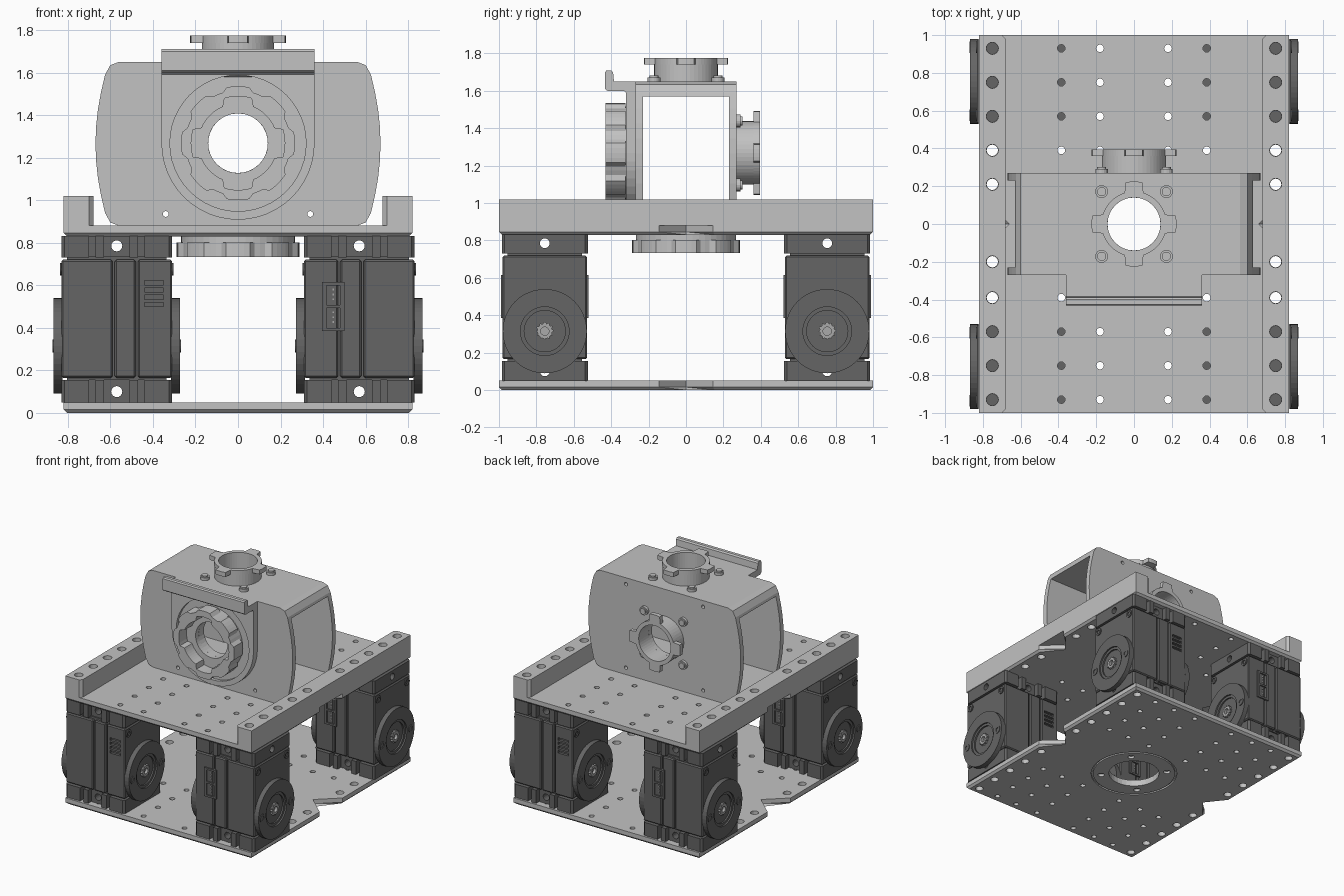
import bpy, bmesh, math
from mathutils import Matrix, Vector

if "Cube" in bpy.data.objects:
    bpy.data.objects.remove(bpy.data.objects["Cube"], do_unlink=True)


def material(name, v):
    m = bpy.data.materials.new(name)
    m.use_nodes = True
    m.diffuse_color = (v, v, v, 1)
    m.node_tree.nodes["Principled BSDF"].inputs["Base Color"].default_value = (v, v, v, 1)
    return m


LIGHT = material("light grey plastic", 0.54)
DARK = material("dark grey casing", 0.13)
METAL = material("metal grey", 0.4)


# ---- helpers: every solid is made along z, then turned and moved ----
def turn(angle, axis, loc=(0, 0, 0)):
    return Matrix.Translation(loc) @ Matrix.Rotation(math.radians(angle), 4, axis)


def place(bm, verts, mat):
    if mat:
        bmesh.ops.transform(bm, matrix=mat, verts=verts)


def box(bm, x0, x1, y0, y1, z0, z1):
    prism(bm, [(x0, y0), (x1, y0), (x1, y1), (x0, y1)], z0, z1)


def prism(bm, pts, z0, z1, mat=None):
    low = [bm.verts.new((x, y, z0)) for x, y in pts]
    top = [bm.verts.new((x, y, z1)) for x, y in pts]
    bm.faces.new(low[::-1])
    bm.faces.new(top)
    for i in range(len(pts)):
        j = (i + 1) % len(pts)
        bm.faces.new((low[i], low[j], top[j], top[i]))
    place(bm, low + top, mat)
    return low


def circle(r, n=32, start=0, sweep=2 * math.pi):
    return [(r * math.cos(start + sweep * i / n), r * math.sin(start + sweep * i / n)) for i in range(n)]


def cyl(bm, r, z0, z1, mat=None, n=32):
    prism(bm, circle(r, n), z0, z1, mat)


def ring(bm, outer, inner, z0, z1, mat=None, n=48):
    """Ring whose radii are numbers or functions of the angle."""
    loops = []
    for rad, z in ((outer, z0), (outer, z1), (inner, z1), (inner, z0)):
        loop = []
        for i in range(n):
            a = 2 * math.pi * i / n
            r = rad(a) if callable(rad) else rad
            loop.append(bm.verts.new((r * math.cos(a), r * math.sin(a), z)))
        loops.append(loop)
    for k in range(4):
        a, b = loops[k], loops[(k + 1) % 4]
        for i in range(n):
            j = (i + 1) % n
            bm.faces.new((a[i], a[j], b[j], b[i]))
    place(bm, sum(loops, []), mat)


def finish(name, bm, mat, world=None):
    place(bm, bm.verts, world)
    bmesh.ops.recalc_face_normals(bm, faces=bm.faces)
    me = bpy.data.meshes.new(name)
    bm.to_mesh(me)
    bm.free()
    me.materials.append(mat)
    ob = bpy.data.objects.new(name, me)
    bpy.context.collection.objects.link(ob)
    return ob


def cut(ob, bm):
    tool = finish("cutter", bm, ob.data.materials[0])
    tool.hide_render = True
    mod = ob.modifiers.new("cut", "BOOLEAN")
    mod.operation, mod.solver, mod.object = "DIFFERENCE", "EXACT", tool
    bpy.context.view_layer.objects.active = ob
    bpy.ops.object.modifier_apply(modifier=mod.name)
    bpy.data.objects.remove(tool, do_unlink=True)


def drill(ob, spots, r, z0=-1, z1=3):
    bm = bmesh.new()
    for x, y in spots:
        cyl(bm, r, z0, z1, Matrix.Translation((x, y, 0)), 16)
    cut(ob, bm)


# ---- plates with side notches and hole grid ----
rows = [s * y for s in (-1, 1) for y in (0.93, 0.75, 0.57, 0.39)]
rail_rows = rows + [0.21, -0.2]
half = [(0.82, -1), (0.82, -0.145), (0.66, 0), (0.82, 0.145), (0.82, 1)]
outline = half + [(-x, -y) for x, y in half]
for name, z, hole in (("base_plate", 0, 0.19), ("deck_plate", 0.83, 0.14)):
    bm = bmesh.new()
    low = prism(bm, outline, z, z + 0.05)
    edges = [e for e in bm.edges if all(v in low for v in e.verts)]
    bmesh.ops.bevel(bm, geom=edges, offset=0.016, segments=1, affect="EDGES")
    plate = finish(name, bm, LIGHT)
    drill(plate, [(s * x, y) for s in (-1, 1) for x in (0.18, 0.385) for y in rows], 0.02)
    drill(plate, [(s * 0.75, y) for s in (-1, 1) for y in rail_rows], 0.03)
    bm = bmesh.new()
    cyl(bm, hole, -1, 3)
    cut(plate, bm)
    if z == 0:
        drill(plate, [(s * 0.57, y) for s in (-1, 1) for y in rows], 0.02)
        bm = bmesh.new()
        ring(bm, 0.325, 0.31, -0.1, 0.012)
        for i in range(4):
            cyl(bm, 0.025, -0.1, 0.02, turn(90 * i + 45, "Z") @ Matrix.Translation((0.25, 0, 0)), 16)
        cut(plate, bm)

# ---- side rails on the deck ----
for side, s in (("left", 1), ("right", -1)):
    bm = bmesh.new()
    c = 0.02
    prism(bm, [(s * x, y) for x, y in ((0.82, -1), (0.82, 1), (0.68 + c, 1), (0.68, 1 - c),
                                       (0.68, c - 1), (0.68 + c, -1))], 0.88, 1.02)
    rail = finish("rail_" + side, bm, LIGHT)
    drill(rail, [(s * 0.75, y) for y in rail_rows], 0.032)

# ---- head shell: curved sides, open through x ----
right = [(0.56, 1.65), (0.6, 1.635), (0.625, 1.59)]
right += [(0.67 - 0.045 * (t / 4) ** 2, 1.265 - 0.08 * t) for t in range(-3, 4)]
right += [(0.625, 0.94), (0.6, 0.895), (0.56, 0.88)]
bm = bmesh.new()
prism(bm, right + [(-x, z) for x, z in right[::-1]], -0.27, 0.27, turn(90, "X"))
head = finish("head_shell", bm, LIGHT)
bm = bmesh.new()
box(bm, -1, 1, -0.23, 0.23, 0.96, 1.57)
cut(head, bm)
Z = 1.268
for mat in (turn(90, "X", (0, 0, Z)), turn(0, "X", (0, 0, Z))):
    bm = bmesh.new()
    cyl(bm, 0.14, -0.6, 0.6, mat)
    cut(head, bm)
bm = bmesh.new()
for s in (-1, 1):
    for z in (0.935, 1.6):
        cyl(bm, 0.014, -0.4, 0.4 if z < 1 else -0.2, turn(90, "X", (s * 0.34, 0, z)), 12)
cut(head, bm)

# ---- front shield with round pocket, shelf and lip ----
bm = bmesh.new()
arc = [(x, y + Z) for x, y in circle(0.36, 24, math.pi, math.pi)] + [(0.36, Z)]
prism(bm, arc + [(0.36, 1.65), (-0.36, 1.65)], 0.26, 0.32, turn(90, "X"))
shield = finish("front_shield", bm, LIGHT)
bm = bmesh.new()
cyl(bm, 0.32, 0.295, 0.5, turn(90, "X", (0, 0, Z)), 48)
cut(shield, bm)
bm = bmesh.new()
cyl(bm, 0.14, 0.2, 0.5, turn(90, "X", (0, 0, Z)))
cut(shield, bm)
bm = bmesh.new()
prism(bm, [(-0.27, 1.65), (-0.385, 1.65), (-0.39, 1.70), (-0.40, 1.71), (-0.425, 1.71), (-0.432, 1.70),
           (-0.432, 1.61), (-0.42, 1.6), (-0.33, 1.6), (-0.31, 1.58), (-0.27, 1.58)], -0.36, 0.36,
      Matrix(((0, 0, 1, 0), (1, 0, 0, 0), (0, 1, 0, 0), (0, 0, 0, 1))))
finish("front_shelf", bm, LIGHT)


# ---- scalloped couplings: head front and under the deck ----
def coupling(name, world, r, depth):
    bm = bmesh.new()
    ring(bm, r - 0.02, 0.14, 0, 0.04)
    ring(bm, lambda a: r if math.cos(8 * a) > -0.3 else r - 0.02,
         lambda a: 0.22 if math.cos(4 * a) > 0.1 else 0.185, 0.03, depth, n=64)
    finish(name, bm, LIGHT, world)


coupling("front_coupling", turn(90, "X", (0, -0.293, Z)), 0.268, 0.137)
coupling("under_coupling", turn(180, "X", (0, 0, 0.832)), 0.288, 0.1)


# ---- bayonet collars with four lugs and screws: head top and back ----
def collar(name, world):
    bm = bmesh.new()
    ring(bm, 0.17, 0.14, -0.01, 0.125)
    ring(bm, lambda a: 0.225 if math.cos(4 * a) > 0.4 else 0.172, 0.141, 0.09, 0.125, n=64)
    finish(name, bm, LIGHT, world)
    bm = bmesh.new()
    for i in range(4):
        at = turn(45 + 90 * i, "Z") @ Matrix.Translation((0.242, 0, 0))
        cyl(bm, 0.034, -0.01, 0.022, at, 16)
        cyl(bm, 0.024, 0.02, 0.032, at, 16)
    finish(name + "_screws", bm, LIGHT, world)


collar("top_collar", Matrix.Translation((0, 0, 1.65)))
collar("back_collar", turn(-90, "X", (0, 0.27, Z)))

# ---- servo: casing slices, vents, connector ----
parts = []
bm = bmesh.new()
for x0, x1 in ((-0.26, -0.02), (-0.01, 0.09), (0.1, 0.26)):
    box(bm, x0, x1, -0.225, 0.225, 0.165, 0.72)
bmesh.ops.bevel(bm, geom=bm.edges[:], offset=0.008, segments=1, affect="EDGES")
casing = finish("servo_casing", bm, DARK)
bm = bmesh.new()
for k in range(4):
    box(bm, 0.13, 0.22, -0.3, -0.205, 0.5 + 0.034 * k, 0.52 + 0.034 * k)
cut(casing, bm)
bm = bmesh.new()
box(bm, -0.235, 0.235, -0.2, 0.2, 0.155, 0.735)
parts += [casing, finish("servo_core", bm, DARK)]
bm = bmesh.new()
box(bm, 0.07, 0.175, 0.2, 0.235, 0.385, 0.615)
socket = finish("servo_connector", bm, DARK)
bm = bmesh.new()
for z in (0.4, 0.507):
    box(bm, 0.09, 0.155, 0.21, 0.3, z, z + 0.093)
cut(socket, bm)
bm = bmesh.new()
for i in range(6):
    z = 0.423 + 0.023 * i + (0.038 if i > 2 else 0)
    box(bm, 0.118, 0.126, 0.205, 0.228, z, z + 0.008)
parts += [socket, finish("servo_connector_pins", bm, METAL)]

# ---- servo: slotted end brackets ----
q = [(0.26, 0.215), (0.245, 0.23), (0.13, 0.23), (0.13, 0.17), (0.1, 0.17), (0.1, 0.23), (0.06, 0.23), (0.06, 0.19)]
top = q + [(-x, y) for x, y in q[::-1]]
for end, z0, z1, hz in (("top", 0.73, 0.832, 0.785), ("bottom", 0.048, 0.155, 0.1)):
    bm = bmesh.new()
    prism(bm, top + [(x, -y) for x, y in top[::-1]], z0, z1)
    bracket = finish("servo_bracket_" + end, bm, DARK)
    for axis in "XY":
        bm = bmesh.new()
        cyl(bm, 0.026, -0.5, 0.5, turn(90, axis, (0, 0, hz)), 16)
        cut(bracket, bm)
    parts.append(bracket)

# ---- servo: output discs, hubs and screws on both sides ----
discs, hubs, screws = bmesh.new(), bmesh.new(), bmesh.new()
for s in (-1, 1):
    face = turn(s * 90, "Y", (s * 0.255, 0, 0.315))
    ring(discs, 0.225, 0.13, 0, 0.042, face)
    ring(discs, 0.13, 0.11, 0, 0.03, face)
    ring(discs, 0.112, 0.04, 0, 0.018, face)
    ring(hubs, lambda a: 0.048 if math.cos(12 * a) > 0 else 0.04, 0.022, 0, 0.036, face)
    cyl(hubs, 0.024, 0, 0.015, face, 16)
    for y in (-0.18, 0.18):
        ring(screws, 0.03, 0.016, 0, 0.012, turn(s * 90, "Y", (s * 0.255, y, 0.675)), 16)
        ring(screws, 0.03, 0.016, 0, 0.005, turn(s * 90, "Y", (s * 0.297, y, 0.315)), 16)
parts += [finish("servo_discs", discs, DARK), finish("servo_hubs", hubs, METAL),
          finish("servo_screws", screws, DARK)]

# ---- four servos, the left pair turned round ----
for part in parts:
    base = part.name
    for end, y in (("front", -0.755), ("back", 0.755)):
        for side, s in (("left", 1), ("right", -1)):
            ob = bpy.data.objects.new(f"{base}_{end}_{side}", part.data)
            ob.matrix_world = turn(180 if s > 0 else 0, "Z", (s * 0.57, y, 0))
            bpy.context.collection.objects.link(ob)
    bpy.data.objects.remove(part, do_unlink=True)
